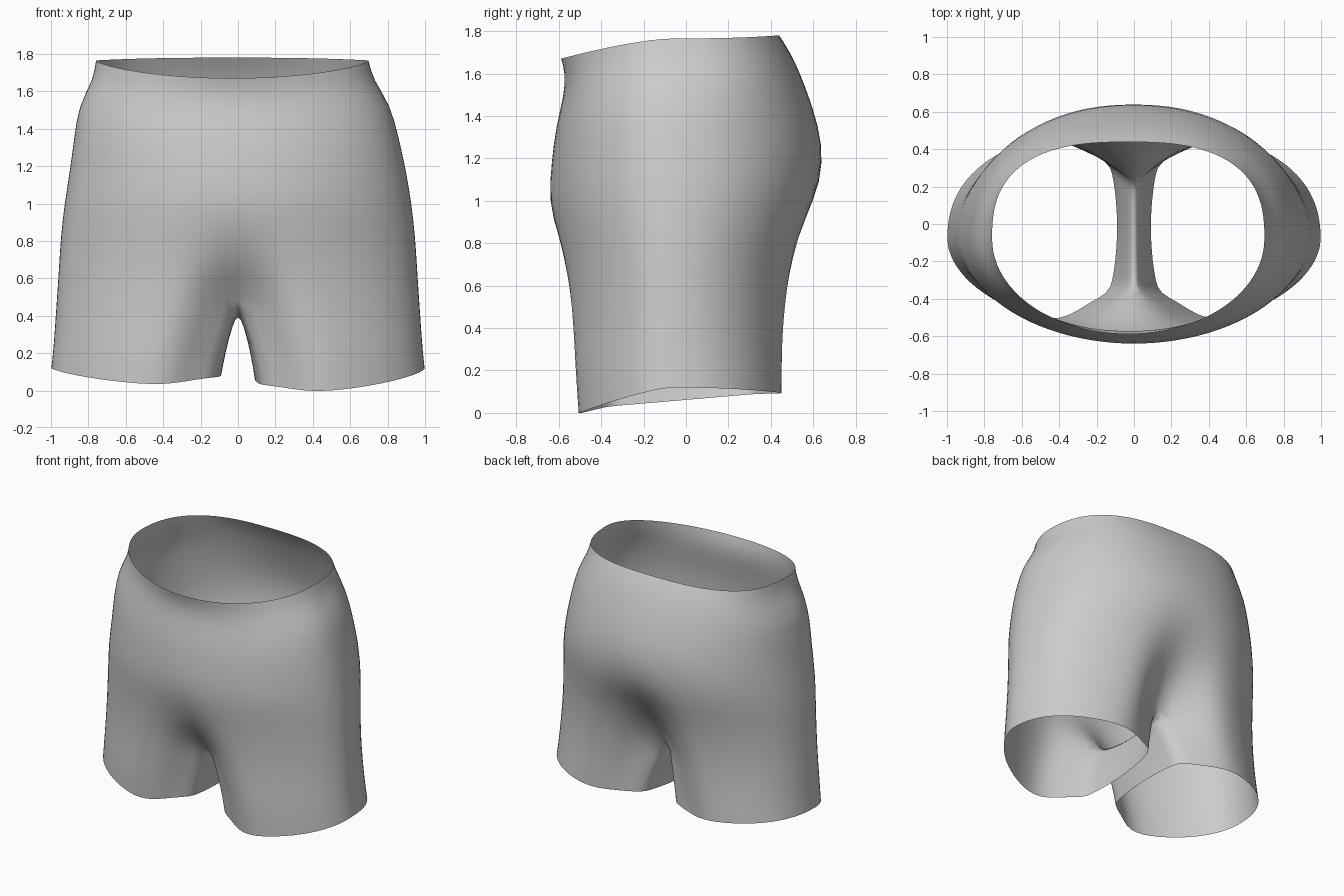
import bpy, bmesh
from math import sin, cos, pi, exp

cube = bpy.data.objects.get("Cube")
if cube:
    bpy.data.objects.remove(cube, do_unlink=True)

OUTER, INNER = 24, 10     # segments around the outside and along the inseam
SIDE_Y = -0.08            # depth of the side seam

# Loops from waist to hem: height at front, side, back; half width;
# front depth, back depth; front and back centre dent; inner corner offset;
# squareness of the front and back
LOOPS = [
    (1.67, 1.765, 1.78, .73, .59, .44, 0, 0, 0, 2, 2.65),
    (1.6, 1.66, 1.69, .75, .57, .5, 0, 0, 0, 2.1, 2.5),
    (1.5, 1.53, 1.55, .835, .575, .56, 0, 0, 0, 2.1, 2.25),
    (1.35, 1.35, 1.35, .87, .615, .63, 0, 0, 0, 2.1, 2.1),
    (1.18, 1.18, 1.18, .9, .635, .65, 0, 0, 0, 2, 2.1),
    (1, 1, 1, .93, .65, .63, 0, .02, 0, 1.95, 2.1),
    (.82, .82, .82, .95, .62, .57, .02, .1, 0, 1.9, 2.1),
    (.65, .65, .65, .96, .6, .54, .09, .21, 0, 1.9, 2.1),
    (.5, .5, .5, .97, .59, .52, .23, .3, 0, 1.9, 2.15),
    (.35, .35, .35, .98, .58, .505, .22, .24, .045, 1.9, 2.2),
    (.2, .21, .21, .99, .575, .5, .21, .19, .1, 1.9, 2.25),
    (0, .12, .09, 1, .56, .495, .19, .16, .135, 1.9, 2.3),
]
CROTCH = 8                # first loop that closes around a leg


def half_loop(row, side):
    """Points from the front centre round the side to the back centre."""
    zf, zs, zb, width, front, back, dent_f, dent_b, x_in, sq_f, sq_b = row
    shift = -0.03 * max(0, (zs - 1.2) / 0.55)
    points = []
    for i in range(OUTER + 1):
        a = pi * i / OUTER
        c = cos(a)
        is_front = c > 0
        power = 2 / (sq_f if is_front else sq_b)
        reach = abs(c) ** power
        out = (width - x_in) * max(0, sin(a)) ** power
        if is_front:
            pull = exp(-(out / 0.18) ** 2)
            y = SIDE_Y - (front + SIDE_Y) * reach + dent_f * pull
            z = zs + (zf - zs) * c ** 1.4
            if row is LOOPS[-1]:
                z += 0.05 * pull - 0.02 * side * c
        else:
            pull = exp(-(out / 0.2) ** 2)
            y = SIDE_Y + (back - SIDE_Y) * reach - dent_b * pull
            z = zs + (zb - zs) * c * c
        points.append((side * (x_in + out) + shift, y, z))
    return points


def inseam(points, dip):
    """Points from the back centre under the crotch to the front centre."""
    start, end = points[-1], points[0]
    path = []
    for i in range(1, INNER):
        t = i / INNER
        bow = sin(pi * t) ** 0.7
        x, y, z = (p + (q - p) * t for p, q in zip(start, end))
        path.append((x * (1 - bow / 3), y, z - dip * bow))
    return path


# Shorts: two mirrored halves joined along the centre seam
bm = bmesh.new()
for side in (1, -1):
    rows = []
    for n, row in enumerate(LOOPS):
        points = half_loop(row, side)
        if n >= CROTCH:
            points += inseam(points, 0.09 if n == CROTCH else 0)
        rows.append([bm.verts.new(p) for p in points])
    for n in range(len(rows) - 1):
        upper, lower = rows[n], rows[n + 1]
        closed = n >= CROTCH
        count = len(upper) if closed else OUTER
        for i in range(count):
            j = (i + 1) % len(upper)
            quad = [upper[i], lower[i], lower[j], upper[j]]
            bm.faces.new(quad if side > 0 else quad[::-1])
bmesh.ops.remove_doubles(bm, verts=bm.verts, dist=0.0005)

mesh = bpy.data.meshes.new("shorts")
bm.to_mesh(mesh)
bm.free()
shorts = bpy.data.objects.new("shorts", mesh)
bpy.context.collection.objects.link(shorts)

# Plain grey cloth
cloth = bpy.data.materials.new("grey cloth")
cloth.use_nodes = True
grey = (0.6, 0.6, 0.6, 1)
cloth.diffuse_color = grey
cloth.node_tree.nodes["Principled BSDF"].inputs["Base Color"].default_value = grey
mesh.materials.append(cloth)

smooth = shorts.modifiers.new("smooth", "SUBSURF")
smooth.levels = smooth.render_levels = 1
for face in mesh.polygons:
    face.use_smooth = True
